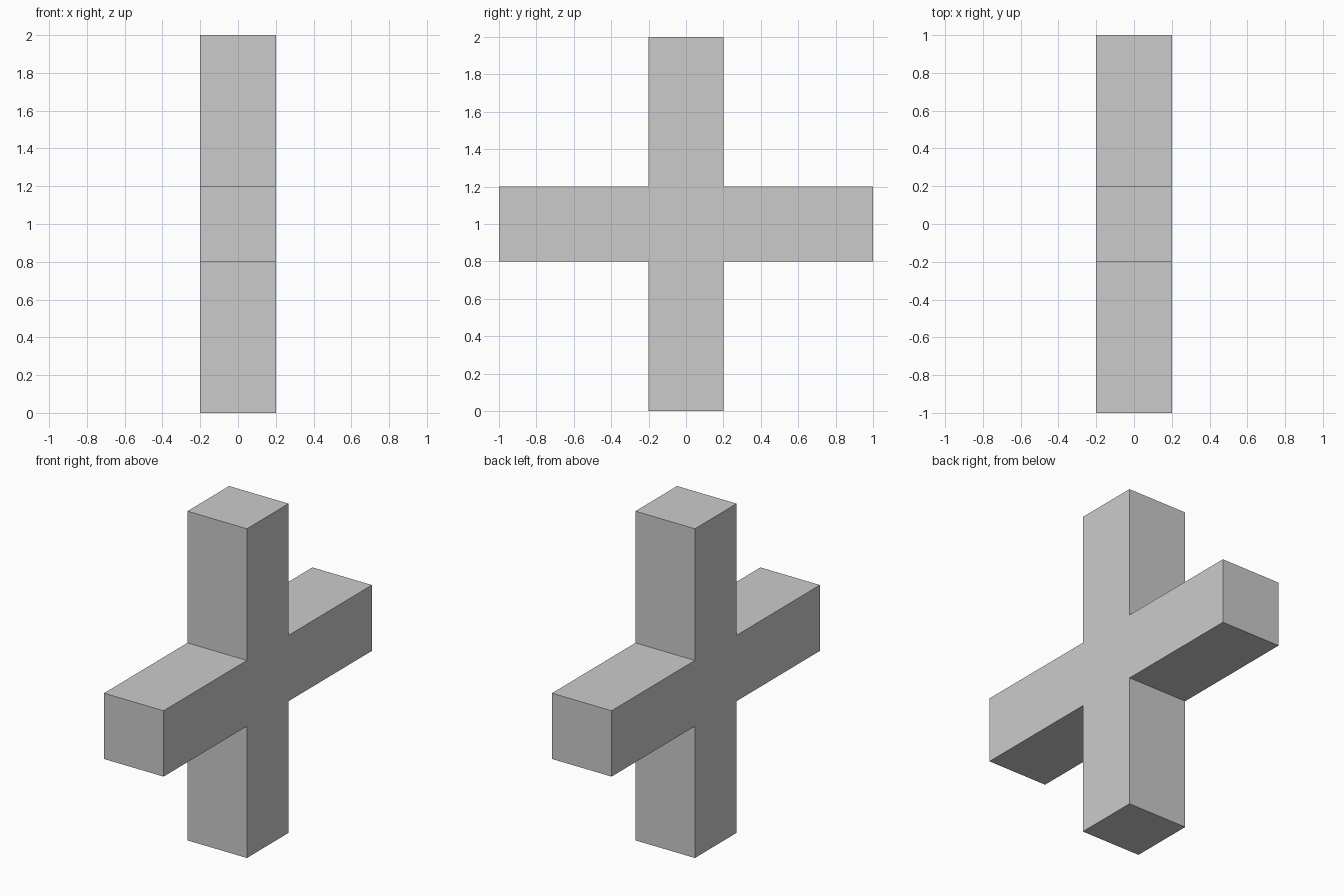
import bpy
import bmesh

if "Cube" in bpy.data.objects:
    bpy.data.objects.remove(bpy.data.objects["Cube"])

HALF = 0.2    # half thickness of every arm
REACH = 1.0   # distance from the centre to each arm tip
CENTRE_Z = 1.0

# Cross outline in the YZ plane: one arm's three points, turned four times
outline = []
y_z = [(HALF, HALF), (REACH, HALF), (REACH, -HALF)]
for _ in range(4):
    outline += y_z
    y_z = [(z, -y) for y, z in y_z]

# The arm's inner corner precedes its tip, so the points already run in order
bm = bmesh.new()
profile = bm.faces.new([bm.verts.new((-HALF, y, CENTRE_Z + z)) for y, z in outline])

# Extrude the outline through the thickness
extruded = bmesh.ops.extrude_face_region(bm, geom=[profile], use_keep_orig=True)
top_verts = [v for v in extruded["geom"] if isinstance(v, bmesh.types.BMVert)]
bmesh.ops.translate(bm, verts=top_verts, vec=(2 * HALF, 0, 0))
bmesh.ops.recalc_face_normals(bm, faces=bm.faces)

mesh = bpy.data.meshes.new("cross")
bm.to_mesh(mesh)
bm.free()
cross = bpy.data.objects.new("cross", mesh)
bpy.context.collection.objects.link(cross)
